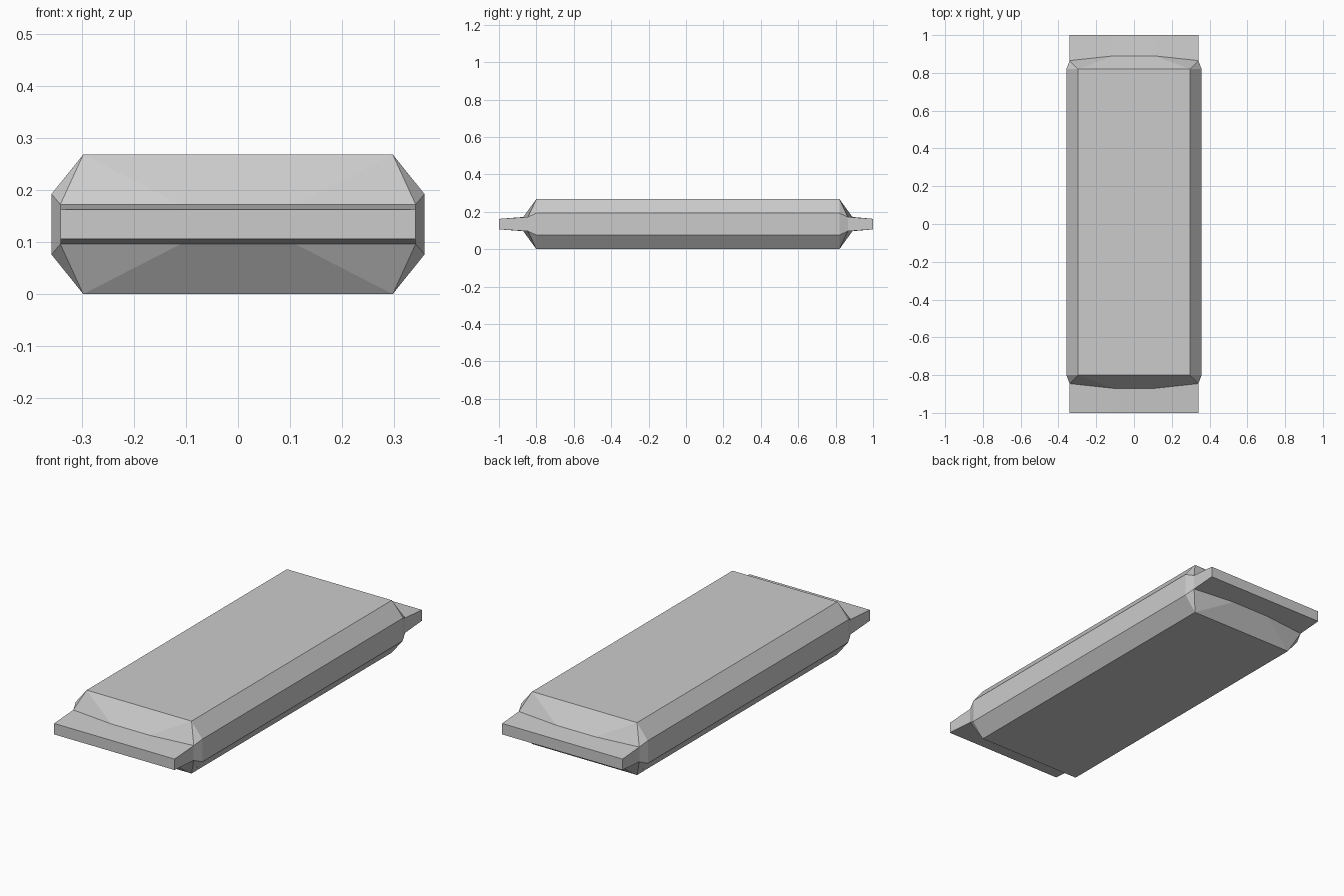
import bpy
import bmesh
from mathutils import Vector

cube = bpy.data.objects.get("Cube")
if cube:
    bpy.data.objects.remove(cube, do_unlink=True)

MID_Z = 0.134       # height of the horizontal mirror plane
SHIFT = 0.01        # the filled pouch sits slightly towards the back

# One grey for the whole wrapper
grey = bpy.data.materials.new("wrapper_grey")
grey.use_nodes = True
colour = (0.6, 0.6, 0.6, 1)
grey.diffuse_color = colour
grey.node_tree.nodes["Principled BSDF"].inputs["Base Color"].default_value = colour


def end_points(s):
    """Key points of the +x, upper quarter at the end s (-1 front, 1 back)."""
    def p(x, y, z, shift=SHIFT):
        return Vector((x, s * y + shift, z))
    return {
        "top_mid": p(0, 0.81, 0.134), "top": p(0.297, 0.81, 0.134),
        "side": p(0.358, 0.81, 0.058), "side_mid": p(0.358, 0.81, 0),
        "root_mid": p(0, 0.88, 0.038), "root_in": p(0.11, 0.88, 0.038),
        "root": p(0.341, 0.855, 0.038), "root_low": p(0.341, 0.855, 0),
        "tip_mid": p(0, 1, 0.028, 0), "tip_in": p(0.11, 1, 0.028, 0),
        "tip": p(0.341, 1, 0.028, 0), "tip_low": p(0.341, 1, 0, 0),
        "tip_core": p(0, 1, 0, 0),
    }


def build(name, quarter):
    """Mirror quarter faces across x and z, weld them and face them outwards."""
    bm = bmesh.new()
    for sx in (1, -1):
        for sz in (1, -1):
            for face in quarter:
                bm.faces.new([bm.verts.new((v.x * sx, v.y, v.z * sz)) for v in face])
    bmesh.ops.remove_doubles(bm, verts=bm.verts, dist=0.0001)
    centre = sum((v.co for v in bm.verts), Vector()) / len(bm.verts)
    bm.normal_update()
    for f in bm.faces:
        if f.normal.dot(f.calc_center_median() - centre) < 0:
            f.normal_flip()
    # Merge the flat faces split by the mirror planes
    bmesh.ops.dissolve_limit(bm, angle_limit=0.002, verts=bm.verts, edges=bm.edges)
    mesh = bpy.data.meshes.new(name)
    bm.to_mesh(mesh)
    bm.free()
    mesh.materials.append(grey)
    obj = bpy.data.objects.new(name, mesh)
    obj.location.z = MID_Z
    bpy.context.collection.objects.link(obj)


def pick(points, *rows):
    return [[points[key] for key in row.split()] for row in rows]


front, back = end_points(-1), end_points(1)

# Pouch: long bevelled panels plus tapered shoulders at both ends
body = []
for a, b in (("top_mid", "top"), ("top", "side"), ("side", "side_mid")):
    body.append([front[a], front[b], back[b], back[a]])
for end in (front, back):
    body += pick(end, "top_mid top root_in root_mid", "top root root_in",
                 "top side root", "side side_mid root_low root")
build("wrapper_body", body)

# Flat crimped seals, tapering towards the tips
for name, end in (("front_seal", front), ("back_seal", back)):
    build(name, pick(end, "root_mid root_in tip_in tip_mid",
                     "root_in root tip tip_in", "root root_low tip_low tip",
                     "tip_mid tip_in tip tip_low tip_core"))
